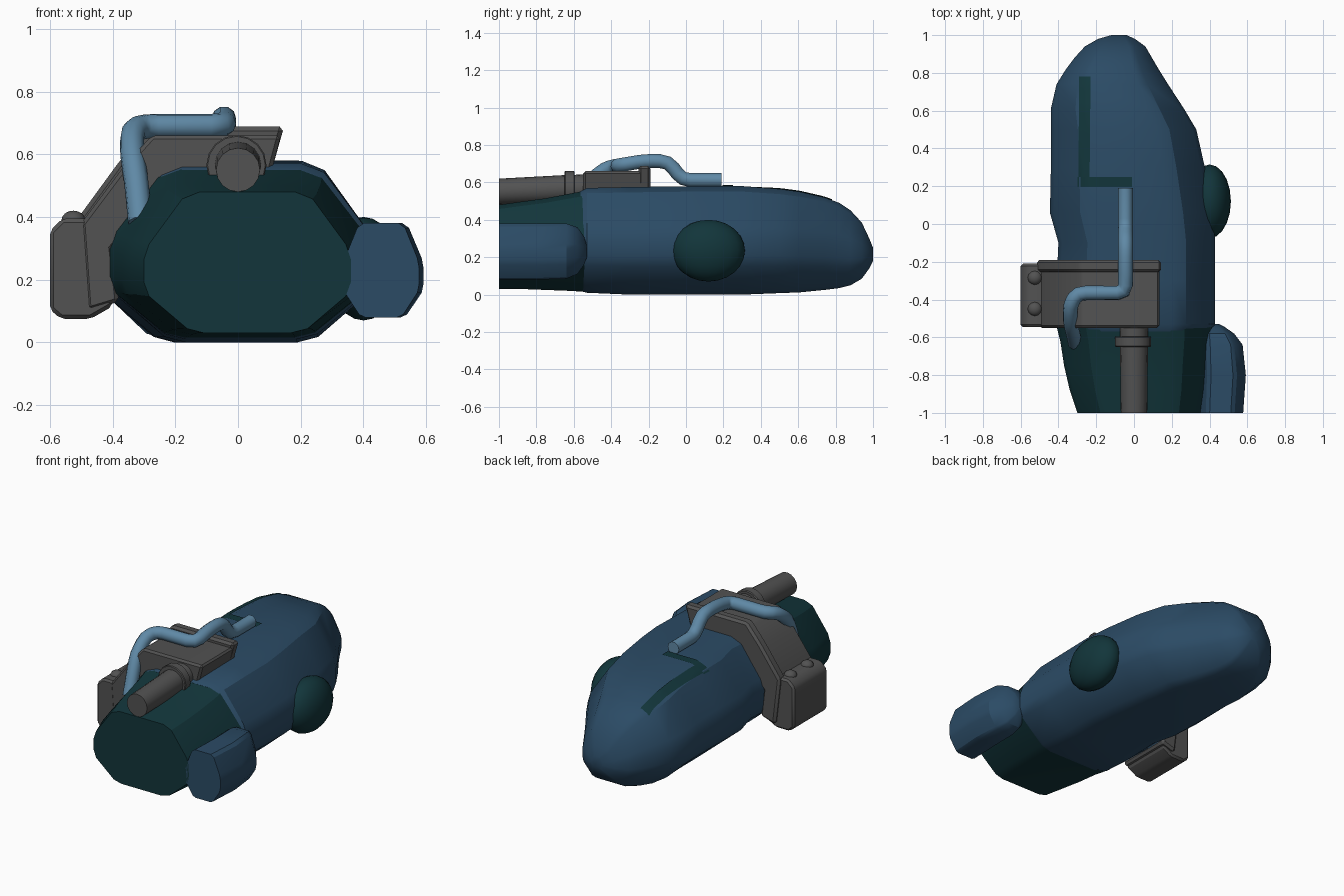
import bpy, bmesh, math
from mathutils import Vector
from mathutils.bvhtree import BVHTree

if "Cube" in bpy.data.objects:
    bpy.data.objects.remove(bpy.data.objects["Cube"])


def mat(name, rgb):
    m = bpy.data.materials.new(name)
    m.diffuse_color = (*rgb, 1)
    m.use_nodes = True
    m.node_tree.nodes["Principled BSDF"].inputs["Base Color"].default_value = m.diffuse_color
    return m


BLUE = mat("navy blue", (0.024, 0.07, 0.13))
TEAL = mat("dark teal", (0.006, 0.036, 0.043))
LIGHT = mat("light steel blue", (0.115, 0.25, 0.38))
GREY = mat("dark grey", (0.085, 0.085, 0.085))


def finish(name, bm, material, angle=30):
    bmesh.ops.recalc_face_normals(bm, faces=bm.faces)
    me = bpy.data.meshes.new(name)
    bm.to_mesh(me)
    bm.free()
    me.materials.append(material)
    for p in me.polygons:
        p.use_smooth = True
    me.set_sharp_from_angle(angle=math.radians(angle))
    ob = bpy.data.objects.new(name, me)
    bpy.context.collection.objects.link(ob)
    return ob


# Softened octagon section: x from -1 to 1, z from 0 to 1
HALF = [(.42, 0), (.58, .03), (.95, .26), (1, .36), (1, .52), (.95, .63), (.63, .95), (.46, 1)]
SECTION = HALF + [(-x, z) for x, z in reversed(HALF)]


def loft(name, rings, material, angle=30):
    """rings: (y, x_left, x_right, z_bottom, z_top)"""
    bm = bmesh.new()
    loops = []
    for y, xl, xr, zb, zt in rings:
        cx, hw = (xl + xr) / 2, (xr - xl) / 2
        loops.append([bm.verts.new((cx + hw * x, y, zb + (zt - zb) * z)) for x, z in SECTION])
    n = len(SECTION)
    for a, b in zip(loops, loops[1:]):
        for i in range(n):
            bm.faces.new((a[i], a[(i + 1) % n], b[(i + 1) % n], b[i]))
    bm.faces.new(loops[0])
    bm.faces.new(loops[-1])
    return finish(name, bm, material, angle)


def extrude_y(name, profile, y0, y1, material, bevel=0.0):
    bm = bmesh.new()
    a = [bm.verts.new((x, y0, z)) for x, z in profile]
    b = [bm.verts.new((x, y1, z)) for x, z in profile]
    n = len(profile)
    bm.faces.new(a)
    bm.faces.new(b)
    for i in range(n):
        bm.faces.new((a[i], a[(i + 1) % n], b[(i + 1) % n], b[i]))
    bmesh.ops.recalc_face_normals(bm, faces=bm.faces)
    if bevel:
        bmesh.ops.bevel(bm, geom=bm.edges[:], offset=bevel, segments=1, affect='EDGES')
    return finish(name, bm, material, 25)


def lathe_y(name, stations, cx, material, sides=16):
    """stations: (y, z centre, radius)"""
    bm = bmesh.new()
    loops = []
    for y, cz, r in stations:
        loops.append([bm.verts.new((cx + r * math.cos(i * math.tau / sides), y,
                                    cz + r * math.sin(i * math.tau / sides))) for i in range(sides)])
    for a, b in zip(loops, loops[1:]):
        for i in range(sides):
            bm.faces.new((a[i], a[(i + 1) % sides], b[(i + 1) % sides], b[i]))
    bm.faces.new(loops[0])
    bm.faces.new(loops[-1])
    return finish(name, bm, material)


def ellipsoid(name, centre, radii, material, u=20, v=12):
    bm = bmesh.new()
    bmesh.ops.create_uvsphere(bm, u_segments=u, v_segments=v, radius=1)
    for p in bm.verts:
        p.co = Vector([c + r * q for c, r, q in zip(centre, radii, p.co)])
    return finish(name, bm, material, 40)


# Main hull with rounded far end
hull = loft("main_hull", [
    (-.57, -.38, .40, .02, .55), (-.53, -.41, .43, .01, .57), (-.30, -.41, .43, 0, .575),
    (-.10, -.40, .43, 0, .578), (.06, -.445, .42, 0, .58), (.30, -.44, .375, 0, .58),
    (.50, -.44, .33, .008, .565), (.61, -.44, .265, .012, .55), (.74, -.41, .18, .025, .52),
    (.82, -.36, .13, .035, .49), (.88, -.315, .095, .05, .45), (.94, -.26, .06, .085, .385),
    (.98, -.19, .005, .14, .30), (1.0, -.12, -.04, .18, .25)], BLUE)

# Tapered front section with flat cap
loft("front_section", [
    (-1.0, -.30, .36, .03, .48), (-.88, -.34, .385, .03, .497), (-.75, -.37, .40, .025, .515),
    (-.62, -.39, .415, .02, .54), (-.54, -.41, .42, .015, .555)], TEAL)

# Side pod
loft("side_pod", [
    (-1.0, .335, .578, .08, .38), (-.80, .34, .592, .08, .38), (-.64, .34, .575, .085, .38),
    (-.58, .35, .53, .11, .36), (-.545, .37, .48, .16, .31), (-.53, .40, .45, .2, .26)], BLUE)

# Side dome
ellipsoid("side_dome", (.40, .12, .235), (.113, .195, .165), TEAL)

# Wrap-around bracket, raised rim and side box
BRACKET = [(-.48, .10), (-.50, .38), (-.365, .56), (-.275, .66), (.137, .66),
           (.105, .54), (-.2, .52), (-.40, .30), (-.38, .13)]
extrude_y("bracket", BRACKET, -.55, -.22, GREY, .012)
RIM = [(-.48, .10), (-.515, .39), (-.38, .575), (-.285, .688), (.147, .688),
       (.105, .54), (-.2, .52), (-.40, .30), (-.38, .13)]
extrude_y("bracket_rim", RIM, -.255, -.19, GREY, .014)
BOX = [(-.6, .105), (-.565, .075), (-.47, .075), (-.40, .115), (-.40, .36), (-.45, .395),
       (-.56, .395), (-.6, .355)]
extrude_y("bracket_box", BOX, -.545, -.21, GREY, .012)
for i, y in enumerate((-.285, -.45)):
    ellipsoid(f"bolt_{i + 1}", (-.525, y, .39), (.038, .038, .03), GREY, 12, 8)

# Barrel with collar
lathe_y("barrel", [(-1.0, .55, .07), (-.65, .565, .074), (-.55, .568, .074)], 0, GREY)
lathe_y("barrel_collar", [(-.65, .565, .092), (-.645, .565, .096), (-.60, .565, .096),
                          (-.595, .565, .09)], -.005, GREY)

# Bent hose
PATH = [(-.045, .19, .612), (-.045, -.02, .612), (-.045, -.095, .713), (-.045, -.22, .715),
        (-.045, -.365, .69), (-.30, -.365, .69), (-.338, -.43, .675), (-.338, -.52, .60),
        (-.325, -.57, .52), (-.312, -.63, .385)]
pts = [Vector(p) for p in PATH]
soft = [pts[0]]
for a, p, b in zip(pts, pts[1:], pts[2:]):
    ra, rb = min(.045, (a - p).length * .4), min(.045, (b - p).length * .4)
    s, e = p + (a - p).normalized() * ra, p + (b - p).normalized() * rb
    soft += [s, (s + e) / 4 + p / 2, e]
soft.append(pts[-1])
cu = bpy.data.curves.new("hose_path", 'CURVE')
cu.dimensions = '3D'
cu.bevel_depth = .039
cu.bevel_resolution = 3
cu.use_fill_caps = True
sp = cu.splines.new('POLY')
sp.points.add(len(soft) - 1)
for q, p in zip(sp.points, soft):
    q.co = (*p, 1)
cu.materials.append(LIGHT)
hose = bpy.data.objects.new("hose", cu)
bpy.context.collection.objects.link(hose)

# Dark inlays that follow the hull surface
bm = bmesh.new()
bm.from_mesh(hull.data)
tree = BVHTree.FromBMesh(bm)
bm.free()


def inlay(name, x0, x1, y0, y1, nx, ny, bend=0):
    bm = bmesh.new()
    grid = []
    for j in range(ny + 1):
        y = y0 + (y1 - y0) * j / ny
        row = []
        for i in range(nx + 1):
            x = x0 + (x1 - x0) * i / nx + bend * j / ny
            hit = tree.ray_cast(Vector((x, y, 2)), Vector((0, 0, -1)))[0]
            row.append(bm.verts.new((x, y, hit.z + .005)))
        grid.append(row)
    for a, b in zip(grid, grid[1:]):
        for i in range(nx):
            bm.faces.new((a[i], a[i + 1], b[i + 1], b[i]))
    return finish(name, bm, TEAL)


inlay("long_inlay", -.295, -.235, .25, .78, 4, 16, .005)
inlay("cross_inlay", -.30, -.01, .195, .25, 10, 2)
